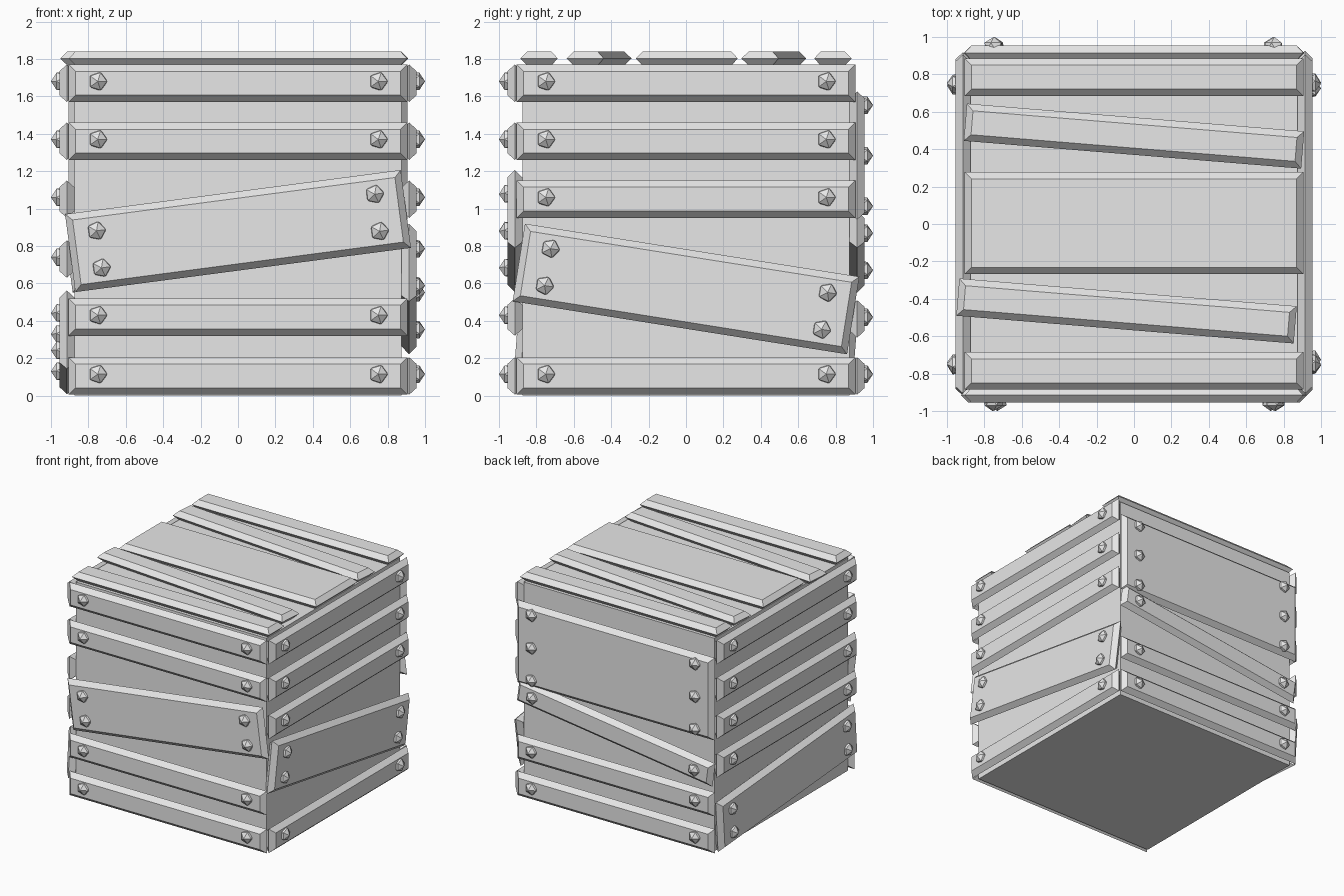
import bpy, bmesh
from math import radians
from mathutils import Matrix, Vector

cube = bpy.data.objects.get("Cube")
if cube:
    bpy.data.objects.remove(cube, do_unlink=True)

HALF, TOP = 0.875, 1.765      # core half width and height
DEPTH, BEVEL = 0.08, 0.036    # plank thickness and edge slope
BOLT_U = 0.75

grey = bpy.data.materials.new("plain_grey")
grey.use_nodes = True
grey.diffuse_color = (0.8, 0.8, 0.8, 1)
grey.node_tree.nodes["Principled BSDF"].inputs["Base Color"].default_value = (0.8, 0.8, 0.8, 1)


def finish(name, bm, matrix):
    bmesh.ops.recalc_face_normals(bm, faces=bm.faces)
    mesh = bpy.data.meshes.new(name)
    bm.to_mesh(mesh)
    bm.free()
    mesh.materials.append(grey)
    obj = bpy.data.objects.new(name, mesh)
    obj.matrix_world = matrix
    bpy.context.collection.objects.link(obj)
    return obj


def frame(u, v, origin):
    """Matrix whose x and y run along a crate side and z points outward."""
    u, v = Vector(u), Vector(v)
    m = Matrix((u, v, u.cross(v))).transposed().to_4x4()
    m.translation = origin
    return m


def plank(name, side, v, height, angle=0, bolts=(), u=0, length=1.81, depth=DEPTH):
    """Board with a ridge around its middle, and a column of bolts at each end."""
    m = side @ Matrix.Translation((u, v, 0)) @ Matrix.Rotation(radians(angle), 4, 'Z')
    bm = bmesh.new()
    loops = []
    for z, inset in ((0, BEVEL), (depth / 2, 0), (depth, BEVEL)):
        a, b = length / 2 - inset, height / 2 - inset
        loops.append([bm.verts.new((x, y, z)) for x, y in ((-a, -b), (a, -b), (a, b), (-a, b))])
    for low, high in zip(loops, loops[1:]):
        for i in range(4):
            j = (i + 1) % 4
            bm.faces.new((low[i], low[j], high[j], high[i]))
    bm.faces.new(loops[0][::-1])
    bm.faces.new(loops[-1])
    finish(name, bm, m)
    if bolts:
        bm = bmesh.new()
        for bu in (-BOLT_U, BOLT_U):
            for bv in bolts:
                bmesh.ops.create_icosphere(bm, subdivisions=1, radius=0.055,
                                           matrix=Matrix.Translation((bu, bv, depth - 0.01)))
        finish(name + "_bolts", bm, m)


# Core box
bm = bmesh.new()
bmesh.ops.create_cube(bm, size=1, matrix=Matrix.Diagonal((2 * HALF, 2 * HALF, TOP, 1)))
finish("crate_core", bm, Matrix.Translation((0, 0, TOP / 2)))

up = (0, 0, 1)
front = frame((1, 0, 0), up, (0, -HALF, 0))
left = frame((0, 1, 0), up, (HALF, 0, 0))
back = frame((-1, 0, 0), up, (0, HALF, 0))
right = frame((0, -1, 0), up, (-HALF, 0, 0))
top = frame((1, 0, 0), (0, 1, 0), (0, 0, TOP))

# Level side planks, one bolt at each end
level = {
    "front": (front, (0.105, 0.42, 1.36, 1.67)),
    "left": (left, (0.105, 1.05, 1.36, 1.67)),
    "back": (back, (0.105, 0.41)),
    "right": (right, (0.73, 1.05, 1.36, 1.67)),
}
for name, (side, heights) in level.items():
    for i, v in enumerate(heights):
        plank(f"{name}_plank_{i + 1}", side, v, 0.2, bolts=(0.01,))

# Wide crooked planks, two bolts at each end
pair = (-0.1, 0.1)
plank("front_crooked_plank", front, 0.88, 0.42, 7.5, pair)
plank("left_crooked_plank", left, 0.57, 0.42, -9, pair)
plank("right_crooked_plank", right, 0.285, 0.42, 4.3, pair)

# Back side: wide panel and narrow crooked plank
plank("back_wide_panel", back, 1.283, 0.685, bolts=(-0.27, 0, 0.27))
plank("back_crooked_plank", back, 0.77, 0.2, -7.6, (0,))

# Lid planks
lid = 0.075
for name, y in (("front", -0.785), ("back", 0.785)):
    plank(f"lid_{name}_plank", top, y, 0.2, depth=lid)
plank("lid_wide_plank", top, 0.005, 0.545, depth=lid)
plank("lid_crooked_back", top, 0.47, 0.2, -4.7, depth=lid)
plank("lid_crooked_front", top, -0.465, 0.2, -4.7, u=-0.04, depth=lid)
